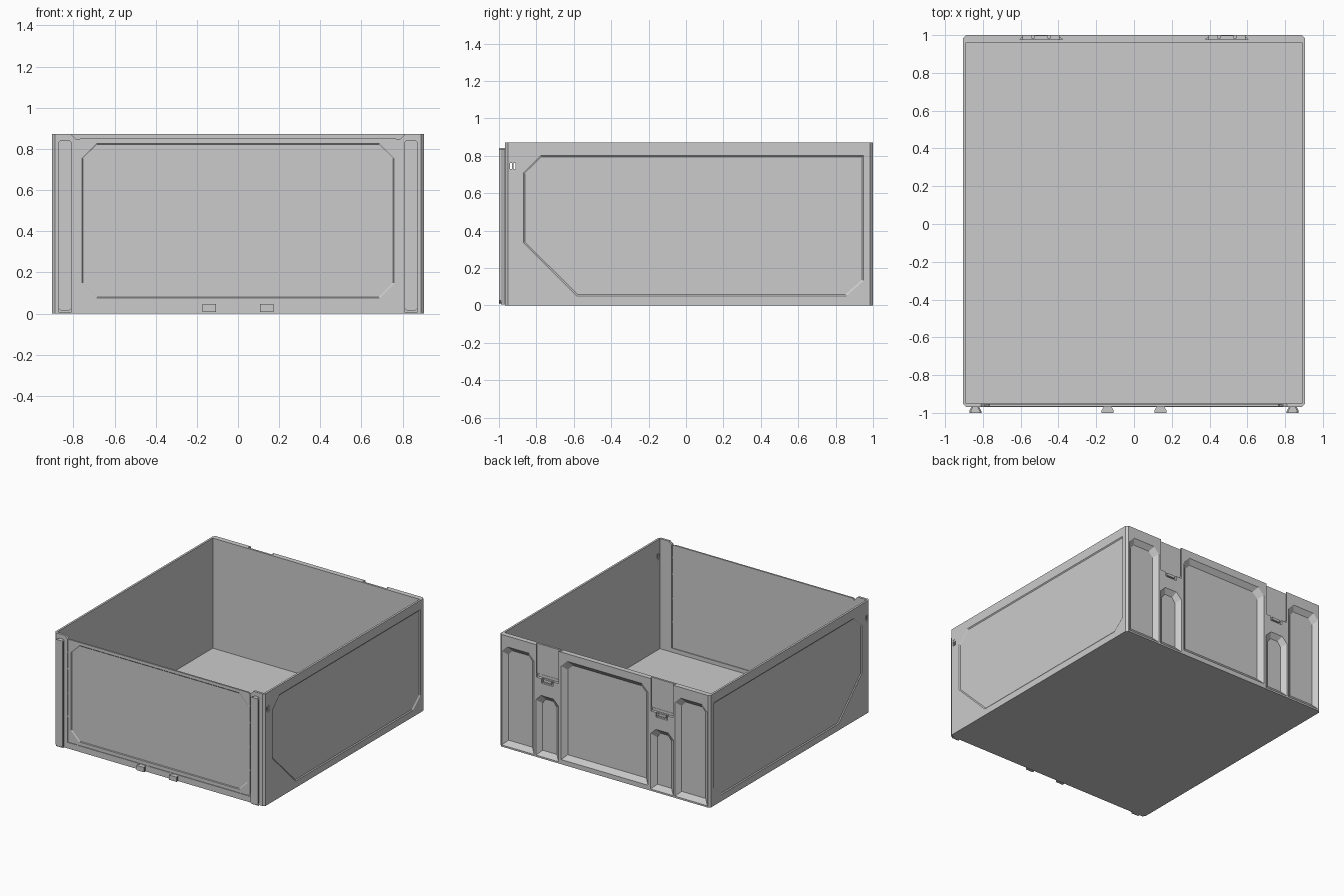
import bpy, bmesh

if "Cube" in bpy.data.objects:
    bpy.data.objects.remove(bpy.data.objects["Cube"])

AXES = {'x': lambda u, v, d: (d, u, v),
        'y': lambda u, v, d: (u, d, v),
        'z': lambda u, v, d: (u, v, d)}


def loft(name, axis, pa, a, pb, b):
    """Solid between outline pa at depth a and outline pb at depth b."""
    bm = bmesh.new()
    f = AXES[axis]
    va = [bm.verts.new(f(u, v, a)) for u, v in pa]
    vb = [bm.verts.new(f(u, v, b)) for u, v in pb]
    n = len(pa)
    bm.faces.new(va)
    bm.faces.new(vb[::-1])
    for i in range(n):
        j = (i + 1) % n
        bm.faces.new((va[i], vb[i], vb[j], va[j]))
    bmesh.ops.recalc_face_normals(bm, faces=bm.faces[:])
    me = bpy.data.meshes.new(name)
    bm.to_mesh(me)
    bm.free()
    ob = bpy.data.objects.new(name, me)
    bpy.context.collection.objects.link(ob)
    return ob


def prism(name, axis, pts, a, b):
    return loft(name, axis, pts, a, pts, b)


def rect(u0, u1, v0, v1, top=0.0, bottom=0.0):
    """Rectangle outline with optional chamfered top and bottom corners."""
    low = [(u0 + bottom, v0), (u1 - bottom, v0)]
    if bottom:
        low = [(u0, v0 + bottom)] + low + [(u1, v0 + bottom)]
    high = [(u1 - top, v1), (u0 + top, v1)]
    if top:
        high = [(u1, v1 - top)] + high + [(u0, v1 - top)]
    return low + high


def shrink(pts, e):
    """Pull an outline inwards by about e on each side."""
    us, vs = [p[0] for p in pts], [p[1] for p in pts]
    cu, cv = (min(us) + max(us)) / 2, (min(vs) + max(vs)) / 2
    su = 1 - 2 * e / (max(us) - min(us))
    sv = 1 - 2 * e / (max(vs) - min(vs))
    return [(cu + (u - cu) * su, cv + (v - cv) * sv) for u, v in pts]


def cut(target, cutter):
    cutter.hide_render = True
    m = target.modifiers.new("cut", 'BOOLEAN')
    m.operation, m.solver, m.object = 'DIFFERENCE', 'EXACT', cutter
    bpy.context.view_layer.objects.active = target
    bpy.ops.object.modifier_apply(modifier=m.name)
    bpy.data.objects.remove(cutter)


# open-topped box with chamfered upright corners
box = prism("box_shell", 'z', rect(-0.905, 0.905, -0.968, 1.0, 0.016, 0.016), 0, 0.872)
cut(box, prism("inside", 'z', rect(-0.889, 0.889, -0.95, 0.96), 0.016, 1.0))

# front opening between the corner posts
opening = [(-0.788, 0.047), (0.788, 0.047), (0.788, 0.848), (0.812, 0.873), (0.812, 0.9),
           (-0.812, 0.9), (-0.812, 0.873), (-0.788, 0.848)]
cut(box, prism("opening", 'y', opening, -1.1, -0.9))

# recessed side panels and side slots
side = [(-0.78, 0.802), (0.95, 0.802), (0.95, 0.13), (0.86, 0.05),
        (-0.585, 0.05), (-0.87, 0.335), (-0.87, 0.712)]
for s in (-1, 1):
    cut(box, loft("side_recess", 'x', side, s * 0.906, shrink(side, 0.009), s * 0.899))
    cut(box, prism("side_slot", 'x', rect(-0.94, -0.912, 0.717, 0.775, 0.006, 0.006),
                   s * 0.85, s * 0.95))
    prism("slot_bar", 'x', rect(-0.931, -0.921, 0.728, 0.764), s * 0.891, s * 0.903)
    for z in (0.715, 0.761):
        prism("slot_bridge", 'x', rect(-0.942, -0.91, z, z + 0.013), s * 0.891, s * 0.903)

# back recesses with sloping sides
recesses = [rect(-0.375, 0.375, 0.035, 0.815, 0.05)]
for s in (-1, 1):
    for u0, u1, v0, v1 in ((0.605, 0.885, 0.012, 0.79), (0.395, 0.592, 0.012, 0.49)):
        a, b = sorted((s * u0, s * u1))
        recesses.append(rect(a, b, v0, v1, 0.045))
for r in recesses:
    cut(box, loft("back_recess", 'y', r, 1.001, shrink(r, 0.037), 0.97))

# latch sockets in the top of the back wall
for s in (-1, 1):
    c = s * 0.492
    cut(box, prism("socket", 'y', rect(c - 0.095, c + 0.095, 0.62, 0.9), 0.978, 1.1))
    cut(box, prism("socket_undercut", 'z',
                   [(c - 0.115, 0.976), (c + 0.115, 0.976), (c + 0.09, 0.995), (c - 0.09, 0.995)],
                   0.64, 0.9))
    cut(box, prism("latch_notch", 'y', rect(c - 0.05, c + 0.05, 0.585, 0.63), 0.985, 1.1))
    prism("latch_lip", 'y', rect(c - 0.035, c + 0.035, 0.598, 0.618), 0.98, 0.998)

# front panel with recessed field, held by a thin tongue in the frame
panel = prism("front_panel", 'y', rect(-0.781, 0.781, 0.053, 0.85, 0.015, 0.015), -0.967, -0.954)
field = rect(-0.76, 0.76, 0.075, 0.828, 0.07, 0.07)
cut(panel, loft("field", 'y', field, -0.968, shrink(field, 0.009), -0.96))
prism("panel_tongue", 'y', rect(-0.798, 0.798, 0.04, 0.846), -0.9625, -0.9565)

# small positioning ribs in the gap around the panel
for i in range(8):
    x = -0.7 + i * 0.2
    prism("gap_rib", 'y', rect(x - 0.005, x + 0.005, 0.045, 0.055), -0.967, -0.956)
for s in (-1, 1):
    for z in (0.25, 0.43, 0.62, 0.75):
        a, b = sorted((s * 0.78, s * 0.79))
        prism("gap_rib", 'y', rect(a, b, z - 0.005, z + 0.005), -0.967, -0.956)

# dovetail rails and lower dovetail pins on the front
for s in (-1, 1):
    c = s * 0.84
    loft("front_rail_neck", 'y', rect(c - 0.019, c + 0.019, 0.005, 0.84, 0.008),
         -0.965, rect(c - 0.032, c + 0.032, 0.005, 0.84, 0.008), -0.99)
    prism("front_rail_face", 'y', rect(c - 0.032, c + 0.032, 0.012, 0.84, 0.008, 0.014),
          -0.99, -1.0)
    c = s * 0.14
    loft("front_pin", 'y', rect(c - 0.019, c + 0.019, 0.008, 0.045), -0.965,
         rect(c - 0.032, c + 0.032, 0.008, 0.045), -0.988)
    prism("front_pin_face", 'y', rect(c - 0.032, c + 0.032, 0.008, 0.045), -0.988, -1.0)
